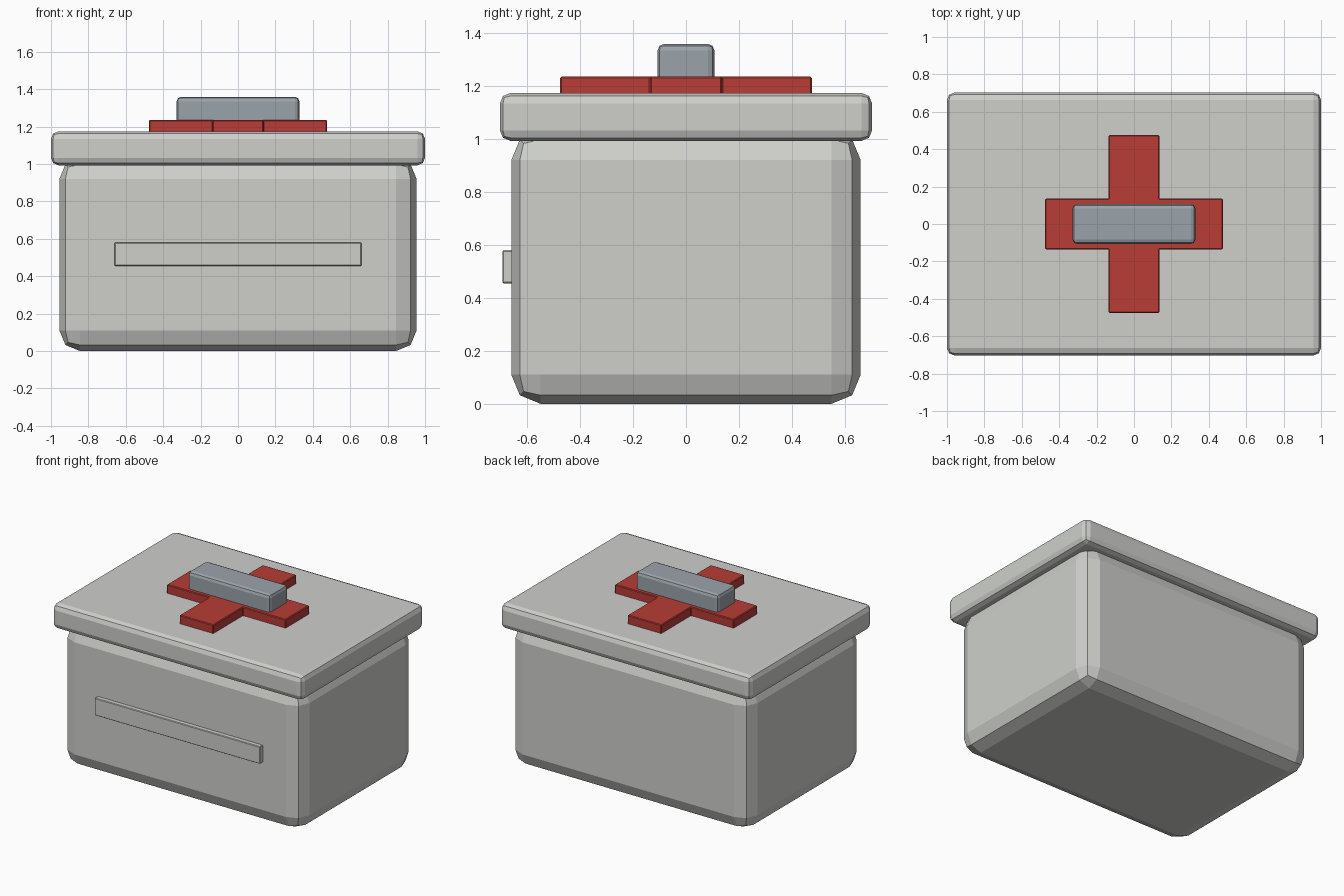
import bpy, bmesh

cube = bpy.data.objects.get("Cube")
if cube:
    bpy.data.objects.remove(cube, do_unlink=True)


def material(name, rgb):
    m = bpy.data.materials.new(name)
    m.use_nodes = True
    m.diffuse_color = (*rgb, 1)
    m.node_tree.nodes["Principled BSDF"].inputs["Base Color"].default_value = (*rgb, 1)
    return m


light_grey = material("light grey", (0.62, 0.63, 0.60))
steel = material("steel grey", (0.33, 0.37, 0.40))
red = material("red", (0.48, 0.045, 0.036))


def prism(name, outline, z0, z1, mat, bevel, segments=2):
    """Extrude an outline (counter-clockwise) and bevel its edges."""
    bm = bmesh.new()
    base = bm.faces.new([bm.verts.new((x, y, z0)) for x, y in outline])
    top = bmesh.ops.extrude_face_region(bm, geom=[base])["geom"]
    bmesh.ops.translate(bm, vec=(0, 0, z1 - z0),
                        verts=[v for v in top if isinstance(v, bmesh.types.BMVert)])
    bmesh.ops.recalc_face_normals(bm, faces=bm.faces)
    mesh = bpy.data.meshes.new(name)
    bm.to_mesh(mesh)
    bm.free()
    mesh.materials.append(mat)
    obj = bpy.data.objects.new(name, mesh)
    bpy.context.collection.objects.link(obj)
    mod = obj.modifiers.new("Bevel", "BEVEL")
    mod.width = bevel
    mod.segments = segments
    return obj


def rect(x, y0, y1):
    return [(-x, y0), (x, y0), (x, y1), (-x, y1)]


# Rounded case and overhanging lid
prism("case_body", rect(0.955, -0.66, 0.66), 0, 1.03, light_grey, 0.11)
prism("lid", rect(1.0, -0.703, 0.703), 0.993, 1.174, light_grey, 0.04)

# Raised strip across the front
prism("front_strip", rect(0.66, -0.694, -0.64), 0.455, 0.58, light_grey, 0.004, 1)

# Raised cross: one arm's corners, rotated a quarter turn four times
long, half = 0.475, 0.135
cross = []
x, y = 1, 0
for i in range(4):
    for a, b in ((half, -half), (long, -half), (long, half)):
        cross.append((a * x - b * y, a * y + b * x))
    x, y = -y, x
prism("raised_cross", cross, 1.165, 1.236, red, 0.005, 1)

# Carrying handle block
prism("handle", rect(0.328, -0.107, 0.107), 1.19, 1.359, steel, 0.024)
